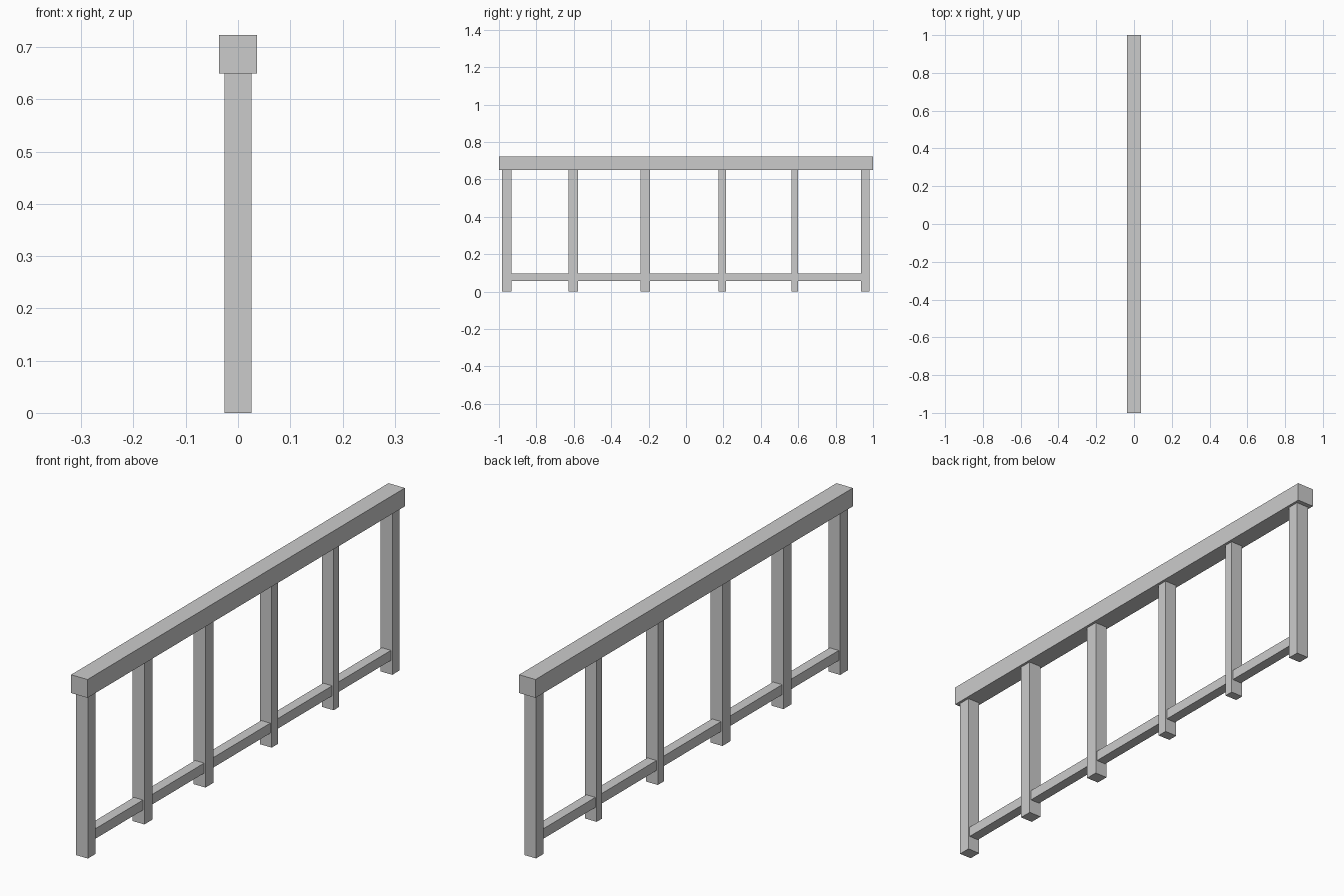
import bpy

if "Cube" in bpy.data.objects:
    bpy.data.objects.remove(bpy.data.objects["Cube"])


def box(name, x0, x1, y0, y1, z0, z1):
    """Axis-aligned box between the given limits."""
    bpy.ops.mesh.primitive_cube_add(size=1)
    ob = bpy.context.object
    ob.name = name
    lo, hi = (x0, y0, z0), (x1, y1, z1)
    for v in ob.data.vertices:
        v.co = [lo[i] if v.co[i] < 0 else hi[i] for i in range(3)]
    return ob


# Handrail
box("top_rail", -0.036, 0.036, -1, 1, 0.65, 0.723)

# Posts, with slightly uneven spacing and thickness: (y start, y end)
posts = [(-0.983, -0.934), (-0.627, -0.577), (-0.242, -0.192),
         (0.175, 0.215), (0.565, 0.6), (0.935, 0.982)]
for i, (y0, y1) in enumerate(posts):
    box(f"post_{i + 1}", -0.026, 0.026, y0, y1, 0, 0.65)

# Lower rail pieces between neighbouring posts
for i, (a, b) in enumerate(zip(posts, posts[1:])):
    box(f"lower_rail_{i + 1}", -0.02, 0.02, a[1], b[0], 0.056, 0.096)
